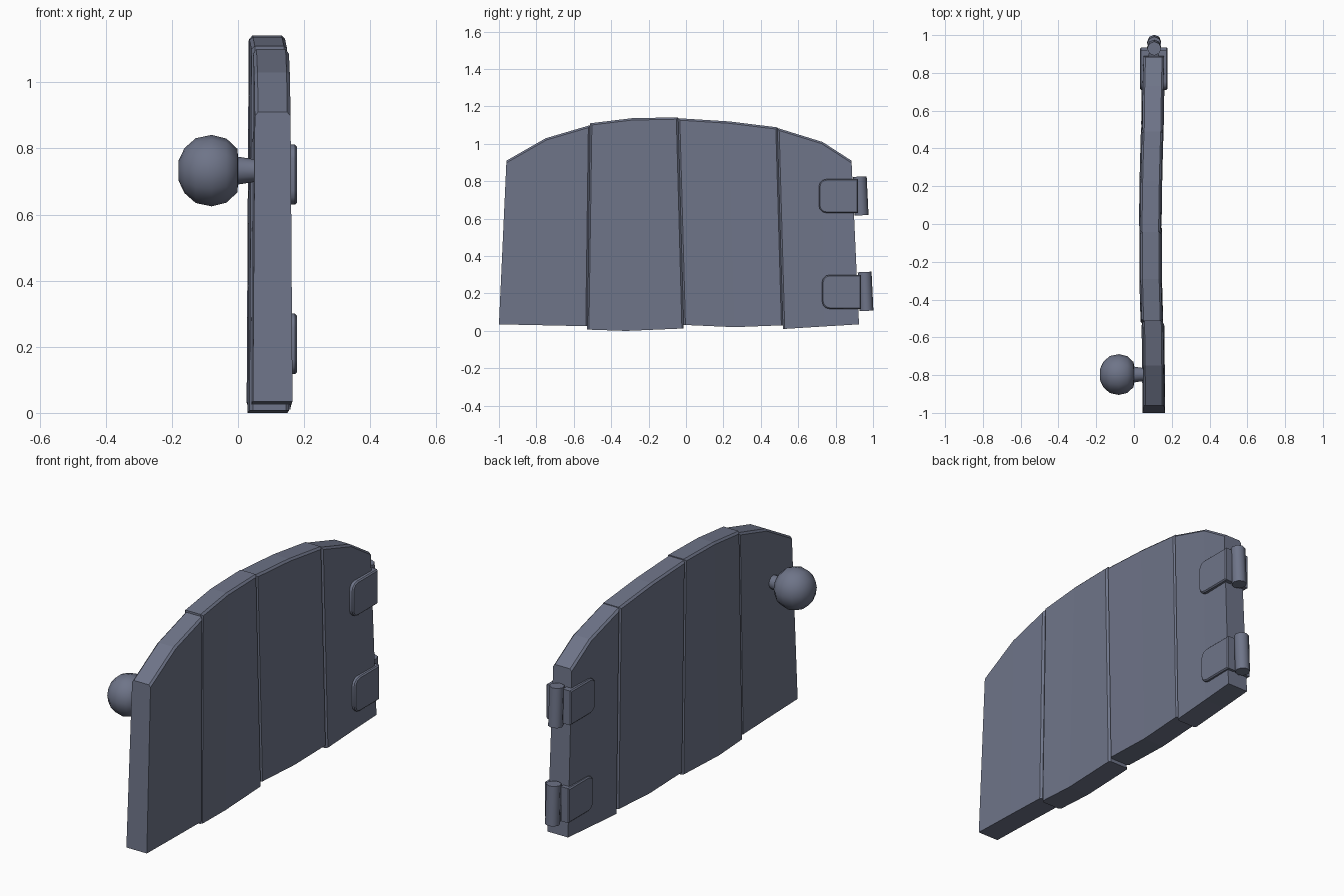
import bpy, bmesh, math
from mathutils import Vector

if "Cube" in bpy.data.objects:
    bpy.data.objects.remove(bpy.data.objects["Cube"])

# Dark slate colour shared by all parts
slate = bpy.data.materials.new("slate")
slate.diffuse_color = (.157, .176, .248, 1)
slate.use_nodes = True
slate.node_tree.nodes["Principled BSDF"].inputs["Base Color"].default_value = slate.diffuse_color


def finish(bm, name, smooth=None):
    bmesh.ops.recalc_face_normals(bm, faces=bm.faces[:])
    me = bpy.data.meshes.new(name)
    bm.to_mesh(me)
    bm.free()
    me.materials.append(slate)
    ob = bpy.data.objects.new(name, me)
    bpy.context.collection.objects.link(ob)
    if smooth:
        bpy.ops.object.select_all(action='DESELECT')
        ob.select_set(True)
        bpy.context.view_layer.objects.active = ob
        bpy.ops.object.shade_smooth_by_angle(angle=math.radians(smooth))
    return ob


def plank(name, cols, sharp_first, sharp_last):
    # each column: centre x, bottom (y, z), top (y, z)
    bm = bmesh.new()
    rings = []
    for cx, (yb, zb), (yt, zt) in cols:
        rings.append([bm.verts.new(p) for p in (
            (cx - .06, yb, zb), (cx + .06, yb, zb),
            (cx + .054, yt, zt), (cx - .054, yt, zt))])
    for a, b in zip(rings, rings[1:]):
        for i in range(4):
            j = (i + 1) % 4
            bm.faces.new((a[i], a[j], b[j], b[i]))
    bm.faces.new(rings[0])
    bm.faces.new(rings[-1][::-1])
    # chamfer the top rim and the long edges facing a neighbouring plank
    edges = []
    for a, b in zip(rings, rings[1:]):
        edges += [bm.edges.get((a[i], b[i])) for i in (2, 3)]
    for ring, sharp in ((rings[0], sharp_first), (rings[-1], sharp_last)):
        if not sharp:
            edges += [bm.edges.get((ring[1], ring[2])), bm.edges.get((ring[3], ring[0]))]
    bmesh.ops.bevel(bm, geom=edges, offset=.01, segments=1, affect='EDGES')
    finish(bm, name)


# Four slightly bowed planks
plank("plank_1", [(.105, (-1, .035), (-.96, .91)), (.103, (-.76, .03), (-.75, 1.03)),
                  (.1, (-.526, .025), (-.512, 1.10))], True, False)
plank("plank_2", [(.095, (-.529, .007), (-.513, 1.11)), (.089, (-.32, 0), (-.29, 1.137)),
                  (.088, (-.012, .013), (-.042, 1.142))], False, False)
plank("plank_3", [(.086, (-.013, .032), (-.043, 1.137)), (.09, (.26, .02), (.23, 1.12)),
                  (.097, (.52, .03), (.49, 1.088))], False, False)
plank("plank_4", [(.098, (.518, .01), (.488, 1.085)), (.101, (.74, .024), (.73, 1.01)),
                  (.105, (.925, .035), (.885, .91))], False, True)


def hinge_plate(name, y0, y1, z0, z1, inner, outer):
    # rounded on the plank side, square at the barrel
    r = .042
    pts = [(y1, z0), (y1, z1)]
    for cz, start in ((z1 - r, 90), (z0 + r, 180)):
        for k in range(4):
            t = math.radians(start + 30 * k)
            pts.append((y0 + r + r * math.cos(t), cz + r * math.sin(t)))
    bm = bmesh.new()
    low = [bm.verts.new((inner, y, z)) for y, z in pts]
    high = [bm.verts.new((outer, y, z)) for y, z in pts]
    n = len(pts)
    bm.faces.new(low)
    bm.faces.new(high)
    for i in range(n):
        j = (i + 1) % n
        bm.faces.new((low[i], low[j], high[j], high[i]))
    rim = [bm.edges.get((high[i], high[(i + 1) % n])) for i in range(n)]
    bmesh.ops.bevel(bm, geom=rim, offset=.006, segments=1, affect='EDGES')
    finish(bm, name, 40)


def barrel(name, bottom, top):
    a, b = Vector(bottom), Vector(top)
    d = b - a
    bm = bmesh.new()
    bmesh.ops.create_cone(bm, cap_ends=True, segments=8, radius1=.037, radius2=.037, depth=d.length)
    rot = Vector((0, 0, 1)).rotation_difference(d.normalized()).to_matrix()
    bmesh.ops.rotate(bm, verts=bm.verts[:], matrix=rot)
    bmesh.ops.translate(bm, verts=bm.verts[:], vec=(a + b) / 2)
    finish(bm, name, 50)


# Hinges: a plate on each side of the gate and a tilted barrel
hinges = [("upper", (.71, .92, .63, .812), (.939, .618), (.929, .825)),
          ("lower", (.727, .935, .117, .3), (.965, .107), (.955, .315))]
for label, box, bottom, top in hinges:
    hinge_plate(label + "_hinge_plate_right", *box, .13, .178)
    hinge_plate(label + "_hinge_plate_left", *box, .08, .032)
    barrel(label + "_hinge_barrel", (.107, *bottom), (.107, *top))

# Round knob with a short neck, turned about the x axis
profile = [(-.18, .03), (-.162, .068), (-.128, .098), (-.08, .108), (-.035, .097),
           (-.002, .066), (0, .042), (.052, .034), (.09, .034)]
bm = bmesh.new()
seg = 12
rings = [[bm.verts.new((x, -.797 + r * math.cos(2 * math.pi * k / seg),
                        .733 + r * math.sin(2 * math.pi * k / seg)))
          for k in range(seg)] for x, r in profile]
for a, b in zip(rings, rings[1:]):
    for k in range(seg):
        j = (k + 1) % seg
        bm.faces.new((a[k], a[j], b[j], b[k]))
bm.faces.new(rings[0])
bm.faces.new(rings[-1])
finish(bm, "knob", 50)
